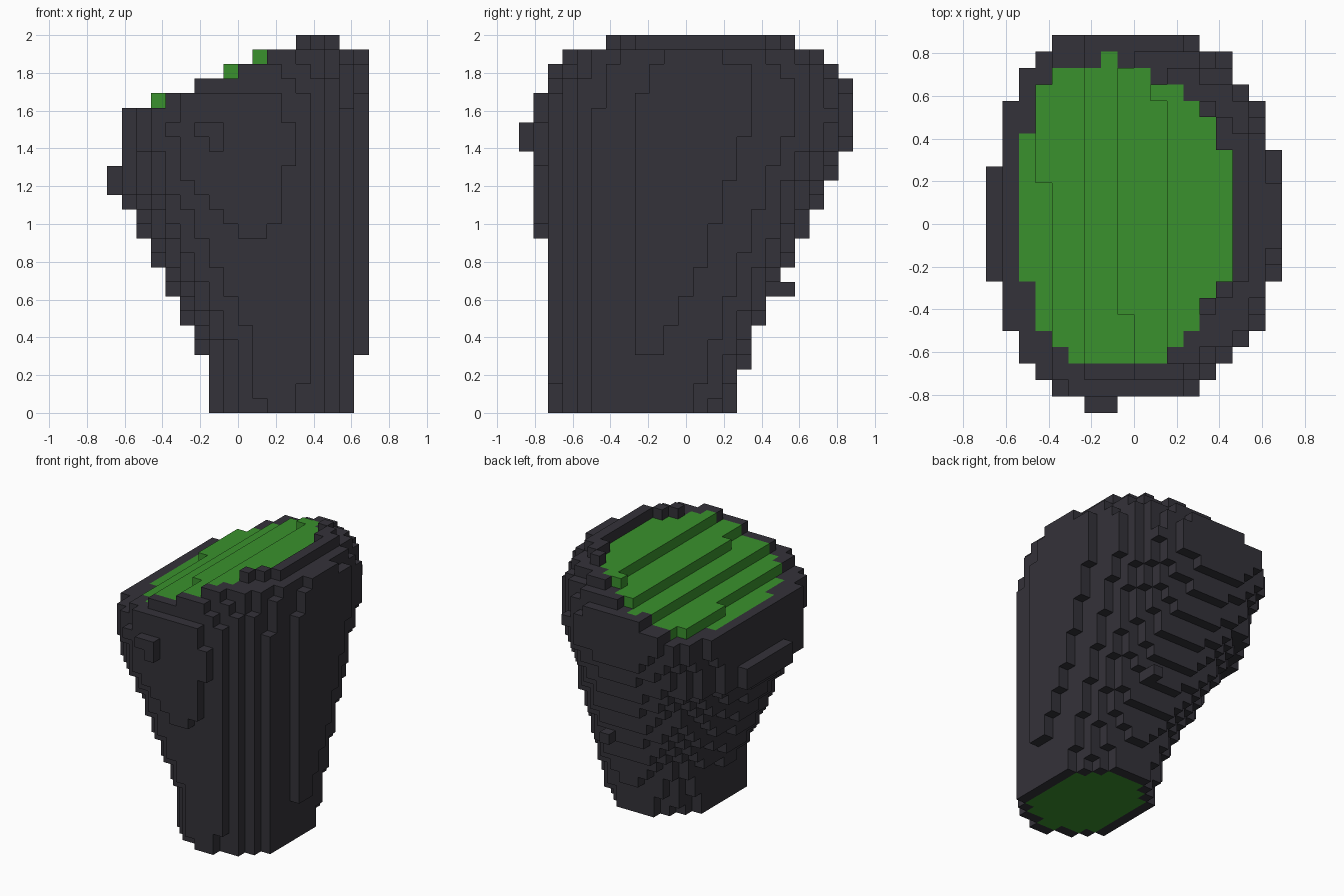
import bpy
import bmesh

if "Cube" in bpy.data.objects:
    bpy.data.objects.remove(bpy.data.objects["Cube"])

NX, NY, NZ = 18, 23, 26
S = 2 / NZ                      # size of one block


def material(name, rgb):
    m = bpy.data.materials.new(name)
    m.use_nodes = True
    m.diffuse_color = (*rgb, 1)
    m.node_tree.nodes["Principled BSDF"].inputs["Base Color"].default_value = (*rgb, 1)
    return m


def curve(keys, k):
    """Piecewise linear profile through (layer, value) keys."""
    for (k0, v0), (k1, v1) in zip(keys, keys[1:]):
        if k <= k1:
            return v0 + (v1 - v0) * (k - k0) / (k1 - k0)
    return keys[-1][1]


# Side profiles, in blocks, of the leaning oval trunk
X_MIN = [(0, 6.8), (4, 6.44), (14, 1.42), (15, 0.1), (16, 0.1), (17, 0.55), (25, 0.7)]
X_MAX = [(0, 17.05), (3, 17.4), (4, 17.53), (8, 17.63), (17, 17.85), (23, 17.9),
         (24, 17.65), (25, 16.7)]
Y_MIN = [(0, 2.33), (4, 2.25), (8, 1.83), (11, 1.54), (12, 1.46), (17, 0.7), (19, 0.7),
         (21, 1.1), (22, 1.6), (23, 2.1), (24, 2.6), (25, 5.0)]
Y_MAX = [(0, 14.8), (3, 15.6), (5, 16.4), (6, 16.95), (17, 22.25), (19, 23.2), (20, 23.5),
         (21, 23.3), (22, 22.9), (23, 22.3), (24, 21.45), (25, 20.0)]

# Roundness of each layer: the right half gets squarer towards the top
ROUND_RIGHT = [(16, 2.2), (19, 2.8), (25, 2.8)]
ROUND_LEFT = 2.2

# Last filled layer per column, rising in steps towards +x
RIM_TOP = [17] + [20] * 3 + [21] * 2 + [22] * 3 + [23] * 2 + [24] * 2 + [25] * 3 + [24] * 2

# Extent in x of the green top for each row from front to back
GREEN_ROWS = {3: (5, 10), 4: (4, 11), 5: (3, 12), 6: (3, 12), 7: (3, 13),
              16: (2, 13), 17: (3, 13), 18: (3, 12), 19: (3, 11), 20: (4, 9), 21: (7, 7)}
GREEN_ROWS.update({j: (2, 14) for j in range(8, 16)})


def is_green_column(i, j):
    a, b = GREEN_ROWS.get(j, (1, 0))
    return a <= i <= b


def green_top(i, j):
    """Stepped height of the green surface."""
    steps = (3 if j >= 14 and i < 4 else 4, 6, 8 if j >= 6 else 9, 10 if j >= 19 else 11)
    return 20 + sum(i >= s for s in steps)


def in_oval(i, j, k):
    x0, x1, y0, y1 = (curve(c, k) for c in (X_MIN, X_MAX, Y_MIN, Y_MAX))
    u = (i + 0.5 - (x0 + x1) / 2) / ((x1 - x0) / 2)
    v = (j + 0.5 - (y0 + y1) / 2) / ((y1 - y0) / 2)
    power = curve(ROUND_RIGHT, max(k, 16)) if u < 0 else ROUND_LEFT
    return abs(u) ** power + abs(v) ** power <= 1


# Fill the blocks
cells = set()
for i in range(NX):
    for j in range(NY):
        green = is_green_column(i, j)
        top = green_top(i, j) if green else RIM_TOP[i]
        for k in range(top + 1):
            if in_oval(i, j, k) or (green and k >= 18):
                cells.add((i, j, k))

# Small knots on the front and back
cells |= {(6, 0, 19), (7, 0, 19), (7, 0, 18), (12, 18, 8), (12, 17, 8)}


def is_core(c):
    """Green wood: the top surface and the inside of the base."""
    i, j, k = c
    if k >= 19:
        return is_green_column(i, j)
    return k == 0 and all((i + a, j + b, 0) in cells
                          for a, b in ((1, 0), (-1, 0), (0, 1), (0, -1)))


def build(name, chosen, mat):
    """Mesh of the visible block faces of the chosen cells."""
    bm = bmesh.new()
    verts = {}

    def vert(p):
        if p not in verts:
            verts[p] = bm.verts.new(((p[0] - NX / 2) * S, (p[1] - NY / 2) * S, p[2] * S))
        return verts[p]

    for c in sorted(chosen):
        for axis in range(3):
            for side in (0, 1):
                n = list(c)
                n[axis] += 2 * side - 1
                if tuple(n) in cells:
                    continue
                quad = []
                for a, b in ((0, 0), (1, 0), (1, 1), (0, 1)):
                    p = list(c)
                    p[axis] += side
                    p[(axis + 1) % 3] += a
                    p[(axis + 2) % 3] += b
                    quad.append(vert(tuple(p)))
                bm.faces.new(quad if side else quad[::-1])
    mesh = bpy.data.meshes.new(name)
    bm.to_mesh(mesh)
    bm.free()
    mesh.materials.append(mat)
    ob = bpy.data.objects.new(name, mesh)
    bpy.context.collection.objects.link(ob)


core = {c for c in cells if is_core(c)}
build("outer_shell", cells - core, material("charcoal", (0.034, 0.032, 0.041)))
build("green_core", core, material("leaf green", (0.042, 0.285, 0.026)))
